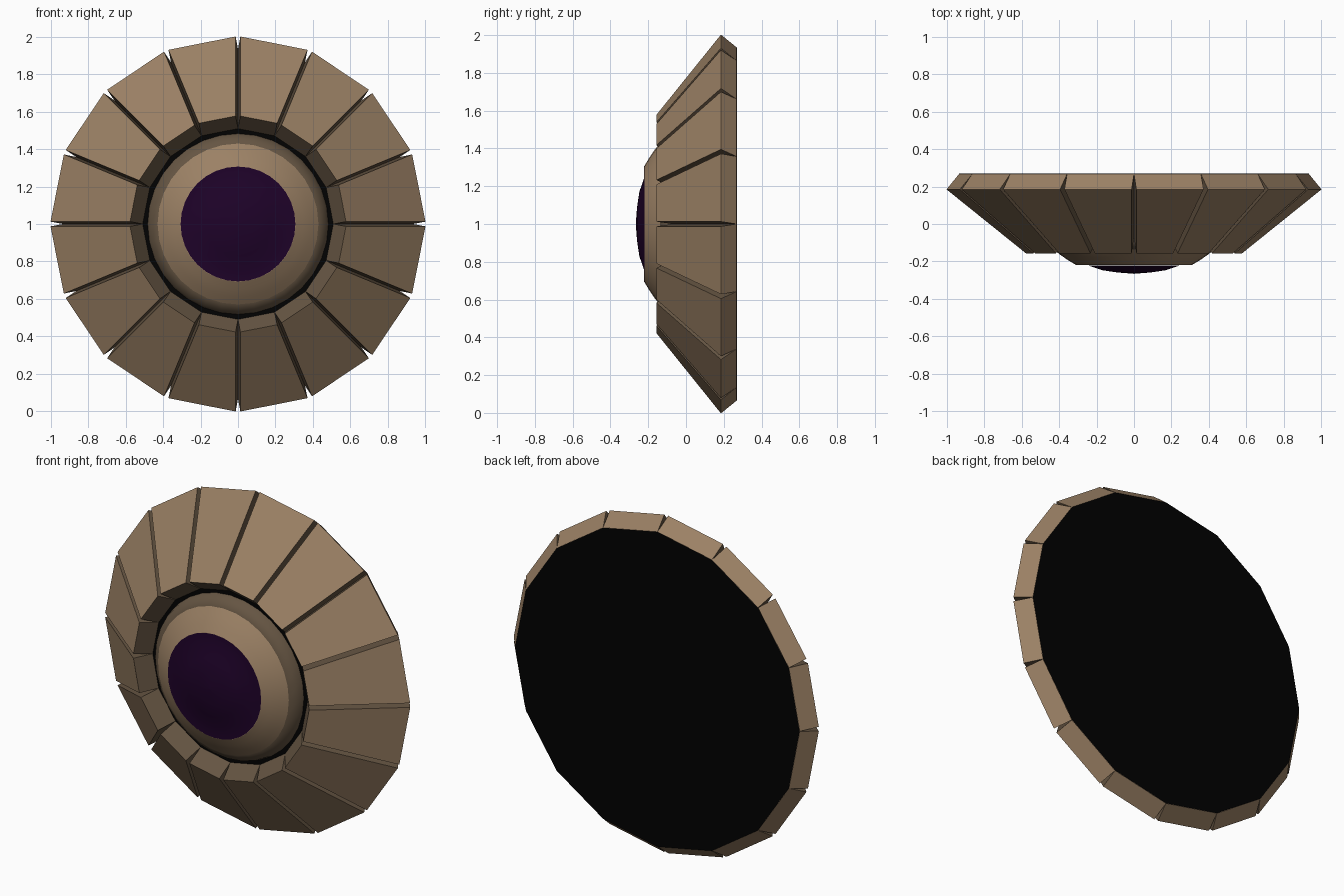
import bpy, bmesh, math
from mathutils import Vector

if "Cube" in bpy.data.objects:
    bpy.data.objects.remove(bpy.data.objects["Cube"])

N = 16          # wedge panels round the rim
GAP = 0.013     # half width of the slot at the front surface


def material(name, rgb):
    m = bpy.data.materials.new(name)
    m.diffuse_color = (*rgb, 1)
    m.use_nodes = True
    m.node_tree.nodes["Principled BSDF"].inputs["Base Color"].default_value = m.diffuse_color
    return m


brown = material("warm_brown", (0.33, 0.22, 0.13))
dark_brown = material("dark_brown", (0.13, 0.09, 0.055))
black = material("black", (0.0005, 0.0005, 0.0005))
purple = material("dark_purple", (0.013, 0.0007, 0.022))


def pt(r, a, y):
    """Point at radius r, clock angle a, depth y round the disc axis."""
    return Vector((r * math.sin(a), y, 1 + r * math.cos(a)))


def finish(bm, name, *mats):
    bmesh.ops.remove_doubles(bm, verts=bm.verts, dist=1e-5)
    bmesh.ops.recalc_face_normals(bm, faces=bm.faces)
    me = bpy.data.meshes.new(name)
    bm.to_mesh(me)
    bm.free()
    for m in mats:
        me.materials.append(m)
    ob = bpy.data.objects.new(name, me)
    bpy.context.collection.objects.link(ob)
    return ob


def lathe(name, profile, n, mat, smooth=None):
    """Closed solid of revolution; the end rings are capped."""
    bm = bmesh.new()
    rings = [[bm.verts.new(pt(r, math.tau * i / n, y)) for i in range(n)]
             for r, y in profile]
    for a, b in zip(rings, rings[1:]):
        for i in range(n):
            j = (i + 1) % n
            bm.faces.new((a[i], a[j], b[j], b[i]))
    bm.faces.new(rings[0])
    bm.faces.new(rings[-1])
    ob = finish(bm, name, mat)
    if smooth:
        bpy.context.view_layer.objects.active = ob
        ob.select_set(True)
        bpy.ops.object.shade_smooth_by_angle(angle=math.radians(smooth))
        ob.select_set(False)
    return ob


# Rim panels: wide touching bases, narrower front faces that leave V slots;
# slot sides and inner walls are dark
bm = bmesh.new()
for k in range(N):
    a0, a1 = math.tau * k / N, math.tau * (k + 1) / N
    t = (pt(1, a1, 0) - pt(1, a0, 0)).normalized()
    front = [pt(0.58, a0, -0.157) + t * GAP, pt(1.005, a0, 0.185) + t * GAP,
             pt(1.005, a1, 0.185) - t * GAP, pt(0.58, a1, -0.157) - t * GAP]
    base = [pt(0.51, a0, -0.072), pt(0.935, a0, 0.268),
            pt(0.935, a1, 0.268), pt(0.51, a1, -0.072)]
    f = [bm.verts.new(v) for v in front]
    b = [bm.verts.new(v) for v in base]
    bm.faces.new(f)
    for i in range(4):
        j = (i + 1) % 4
        face = bm.faces.new((f[i], f[j], b[j], b[i]))
        face.material_index = 0 if i == 1 else 1
finish(bm, "rim_panels", brown, dark_brown)

# Black body behind the panels, with the flat back
lathe("back_body", [(0.935, 0.269), (0.51, -0.071)], N, black)

# Hub: dark collar, then the raised brown dome
lathe("hub_collar", [(0.485, -0.065), (0.475, -0.1), (0.43, -0.137)],
      32, dark_brown, 50)
lathe("hub", [(0.43, -0.137), (0.39, -0.168), (0.35, -0.195), (0.308, -0.22)],
      32, brown, 28)

# Shallow faceted lens lying flush with the hub rim
lathe("lens", [(0.307, -0.221), (0.24, -0.223), (0.17, -0.247),
               (0.09, -0.259), (0.002, -0.266)], 32, purple, 30)
